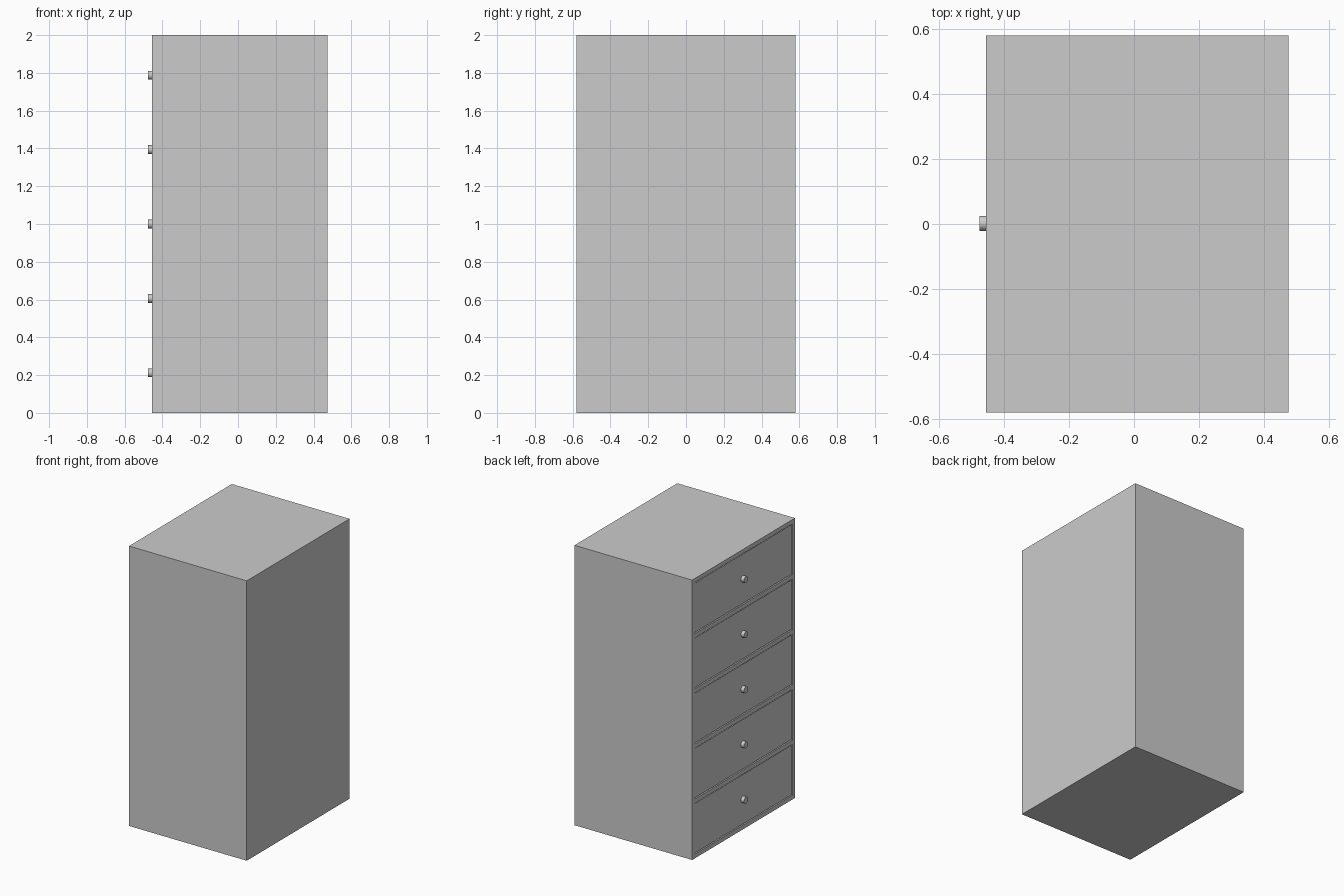
import bpy
import bmesh
import math
from mathutils import Matrix, Vector

cube = bpy.data.objects.get("Cube")
if cube:
    bpy.data.objects.remove(cube)

# Overall dimensions
FRONT, BACK = -0.455, 0.475      # drawer side faces -x
HALF_W, HEIGHT = 0.58, 2.0
BOARD, GAP, RECESS = 0.03, 0.005, 0.004
DRAWERS = 5
PITCH = (HEIGHT - BOARD) / DRAWERS

grey = bpy.data.materials.new("light grey")
grey.use_nodes = True
colour = (0.6, 0.6, 0.6, 1.0)
grey.diffuse_color = colour
grey.node_tree.nodes["Principled BSDF"].inputs["Base Color"].default_value = colour


def box(bm, lo, hi):
    lo, hi = Vector(lo), Vector(hi)
    size = hi - lo
    mat = Matrix.Translation((lo + hi) / 2) @ Matrix.Diagonal((*size, 1))
    bmesh.ops.create_cube(bm, size=1, matrix=mat)


def finish(bm, name):
    bm.normal_update()
    mesh = bpy.data.meshes.new(name)
    bm.to_mesh(mesh)
    bm.free()
    mesh.materials.append(grey)
    obj = bpy.data.objects.new(name, mesh)
    bpy.context.collection.objects.link(obj)
    return obj


def slice_at(bm, co, normal):
    bmesh.ops.bisect_plane(bm, geom=bm.verts[:] + bm.edges[:] + bm.faces[:],
                           plane_co=co, plane_no=normal)


# Cabinet: solid block with five drawer openings pushed into its face
bm = bmesh.new()
box(bm, (FRONT, -HALF_W, 0), (BACK, HALF_W, HEIGHT))
for y in (-HALF_W + BOARD, HALF_W - BOARD):
    slice_at(bm, (0, y, 0), (0, 1, 0))
for i in range(DRAWERS):
    for z in (i * PITCH + BOARD, (i + 1) * PITCH):
        slice_at(bm, (0, 0, z), (0, 0, 1))
bm.normal_update()
openings = [f for f in bm.faces
            if f.normal.x < -0.9 and abs(f.calc_center_median().y) < 0.1
            and f.calc_area() > 0.2]
bmesh.ops.inset_individual(bm, faces=openings, thickness=0.0,
                           depth=-(BACK - FRONT - BOARD))
finish(bm, "cabinet")

for i in range(DRAWERS):
    low = i * PITCH + BOARD + GAP
    high = (i + 1) * PITCH - GAP
    middle = (low + high) / 2
    side = HALF_W - BOARD - GAP
    face_x = FRONT + RECESS

    # Drawer: open-topped tray
    bm = bmesh.new()
    box(bm, (face_x, -side, low), (BACK - 2 * BOARD, side, high))
    bm.normal_update()
    top = [f for f in bm.faces if f.normal.z > 0.9]
    bmesh.ops.inset_individual(bm, faces=top, thickness=0.025)
    bmesh.ops.translate(bm, verts=top[0].verts[:], vec=(0, 0, low + 0.02 - high))
    finish(bm, f"drawer_{i + 1}")

    # Round knob
    bm = bmesh.new()
    tip_x = -0.476
    mat = (Matrix.Translation(((tip_x + face_x) / 2, 0.002, middle))
           @ Matrix.Rotation(math.pi / 2, 4, 'Y'))
    bmesh.ops.create_cone(bm, cap_ends=True, segments=32, radius1=0.023,
                          radius2=0.023, depth=face_x - tip_x, matrix=mat)
    knob = finish(bm, f"drawer_knob_{i + 1}")
    bpy.ops.object.select_all(action='DESELECT')
    knob.select_set(True)
    bpy.context.view_layer.objects.active = knob
    bpy.ops.object.shade_smooth_by_angle(angle=math.radians(30))
